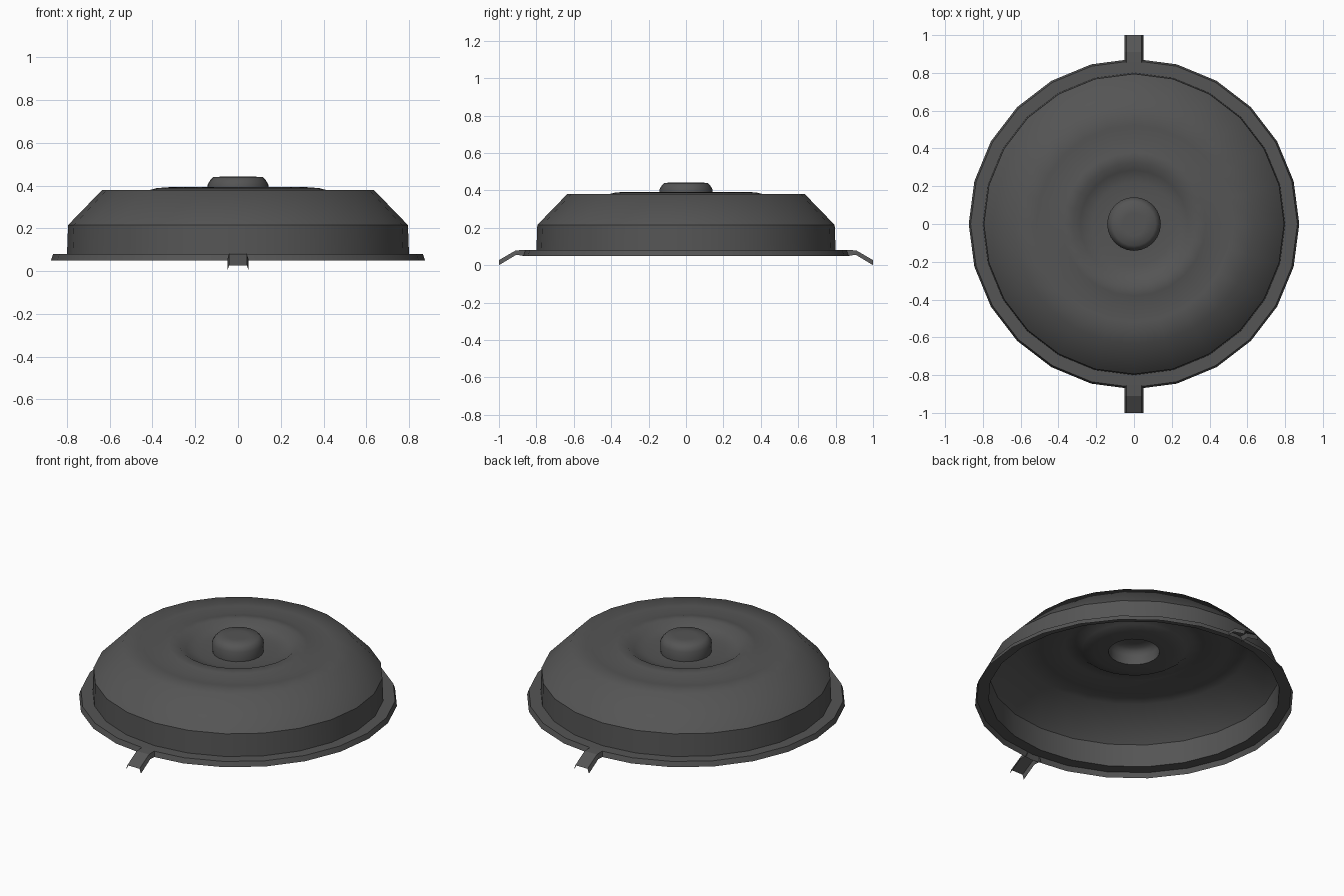
import bpy, bmesh, math

if "Cube" in bpy.data.objects:
    bpy.data.objects.remove(bpy.data.objects["Cube"])

SIDES = 24
dark = bpy.data.materials.new("dark_metal")
dark.diffuse_color = (0.09, 0.09, 0.09, 1)
dark.use_nodes = True
dark.node_tree.nodes["Principled BSDF"].inputs["Base Color"].default_value = dark.diffuse_color


def finish(bm, name, smooth):
    mesh = bpy.data.meshes.new(name)
    for f in bm.faces:
        f.smooth = smooth
    bm.to_mesh(mesh)
    bm.free()
    mesh.materials.append(dark)
    ob = bpy.data.objects.new(name, mesh)
    bpy.context.collection.objects.link(ob)
    return ob


def lathe(name, profile, sharp=(), cap=False):
    """Open sheet turned around z; profile runs from outside to centre."""
    bm = bmesh.new()
    rings = []
    for r, z in profile:
        rings.append([bm.verts.new((r * math.cos(2 * math.pi * i / SIDES),
                                    r * math.sin(2 * math.pi * i / SIDES), z))
                      for i in range(SIDES)])
    for a, b in zip(rings, rings[1:]):
        for i in range(SIDES):
            j = (i + 1) % SIDES
            bm.faces.new((a[i], a[j], b[j], b[i]))
    if cap:
        bm.faces.new(rings[-1])
    for k in sharp:
        for i in range(SIDES):
            bm.edges.get((rings[k][i], rings[k][(i + 1) % SIDES])).smooth = False
    return finish(bm, name, True)


# Rim flange with turned-down lip
lathe("rim_flange", [(0.875, 0.05), (0.865, 0.08), (0.80, 0.08)], sharp=(1,))

# Pressed shell: wall, sloped shoulder and rippled top
lathe("cover_shell", [(0.80, 0.08), (0.795, 0.215), (0.635, 0.38), (0.52, 0.379),
                      (0.44, 0.372), (0.38, 0.388), (0.325, 0.392),
                      (0.285, 0.362), (0.22, 0.348), (0.14, 0.347)], sharp=(1,))

# Hollow centre boss
lathe("centre_boss", [(0.14, 0.347), (0.142, 0.405), (0.13, 0.425), (0.115, 0.44),
                      (0.06, 0.442)], cap=True)

# Bent channel-section tabs, front and back
for name, s in (("front_tab", -1), ("back_tab", 1)):
    bm = bmesh.new()
    rows = []
    for y, z, drop in ((0.855, 0.081, 0.03), (0.91, 0.079, 0.025), (1.0, 0.027, 0.027)):
        rows.append([bm.verts.new((x, s * y, z - d)) for x, d in
                     ((-0.05, drop), (-0.041, 0), (0.041, 0), (0.05, drop))])
    for a, b in zip(rows, rows[1:]):
        for i in range(3):
            q = (a[i], a[i + 1], b[i + 1], b[i])
            bm.faces.new(q if s > 0 else q[::-1])
    for f in bm.faces:
        f.normal_update()
    if sum(f.normal.z for f in bm.faces) < 0:
        bmesh.ops.reverse_faces(bm, faces=bm.faces[:])
    finish(bm, name, False)
